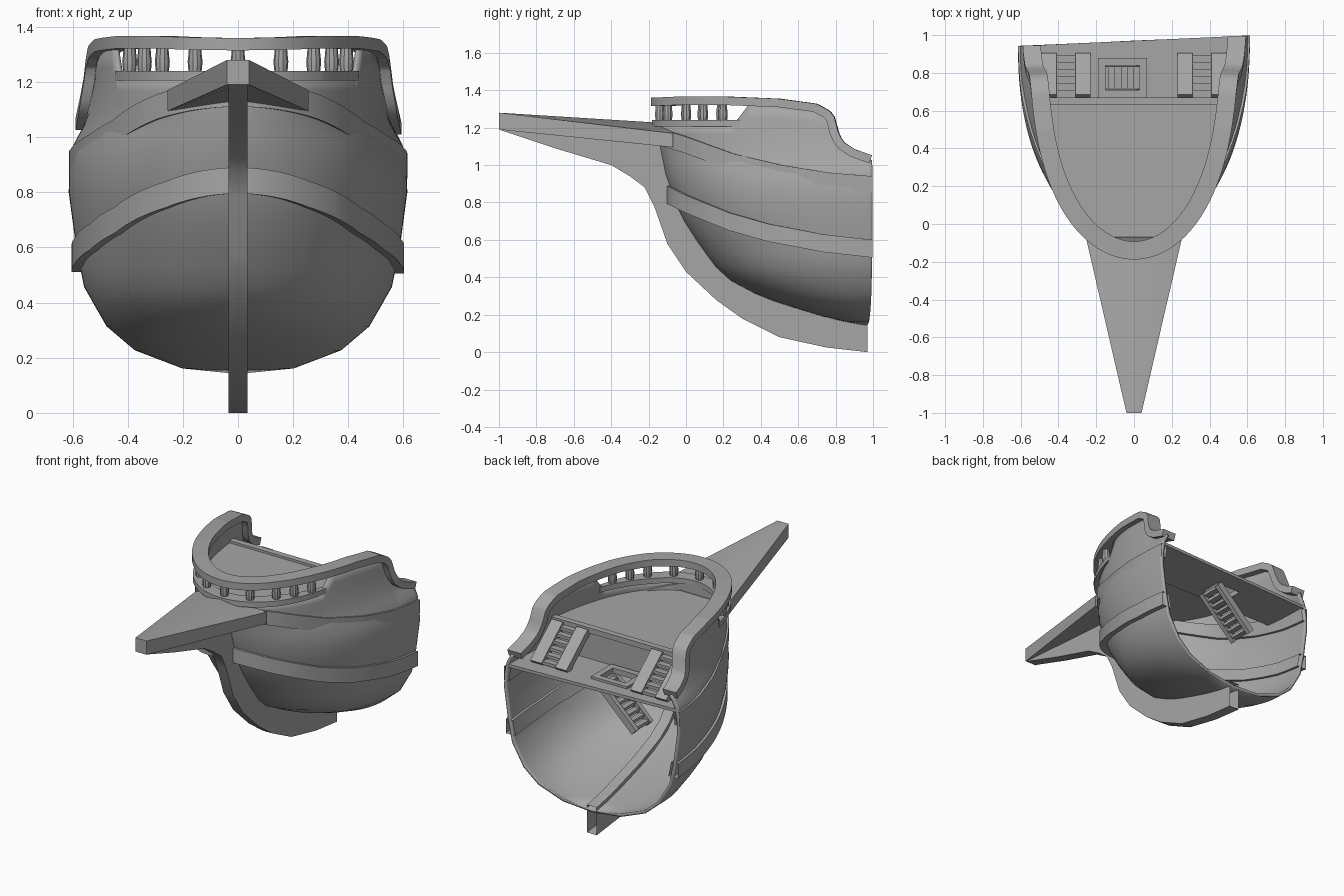
import bpy, bmesh, math
from mathutils import Matrix, Vector

old = bpy.data.objects.get("Cube")
if old:
    bpy.data.objects.remove(old, do_unlink=True)

grey = bpy.data.materials.new("plain grey")
grey.use_nodes = True
grey.diffuse_color = (0.38, 0.38, 0.38, 1)
grey.node_tree.nodes["Principled BSDF"].inputs["Base Color"].default_value = (0.38, 0.38, 0.38, 1)

# Profile tables: (position, value)
BOW = [(.15, .97), (.18, .8), (.27, .5), (.35, .3), (.42, .2), (.48, .15), (.62, .05),
       (.7, 0), (.8, -.05), (.95, -.1), (1.12, -.135), (1.2, -.14)]
WIDTH = [(.15, 0), (.17, .2), (.235, .37), (.32, .47), (.46, .55), (.6, .578), (.8, .605),
         (.9, .603), (.97, .588), (1.05, .545), (1.2, .515), (1.35, .5)]
FULLNESS = [(.95, 2.3), (1.2, 2.5)]
RAIL = [(-.14, 1.36), (0, 1.367), (.2, 1.367), (.5, 1.355), (.7, 1.328), (.77, 1.29),
        (.8, 1.25), (.815, 1.17), (.84, 1.125), (.9, 1.085), (1, 1.05)]
LOW_BAND = [(-.08, .89), (0, .84), (.2, .745), (.4, .685), (.7, .63), (1, .6)]
HIGH_BAND = [(-.14, 1.2), (0, 1.155), (.25, 1.06), (.5, 1), (.75, .96), (1, .94)]
SEGS = 240
STEPS = [i / SEGS * 2 - 1 for i in range(SEGS + 1)]
UPPER, LOWER, BREAK = 1.145, .95, .65


def interp(table, v):
    if v <= table[0][0]:
        return table[0][1]
    for (a, fa), (b, fb) in zip(table, table[1:]):
        if v <= b:
            return fa + (fb - fa) * (v - a) / (b - a)
    return table[-1][1]


def plan(s, z):
    """Point on the hull at height z; s runs -1..1 around the bow."""
    t = s * s
    g = math.sqrt(1 - max(0, 1 - t) ** interp(FULLNESS, z))
    x = math.copysign(g * interp(WIDTH, z), s)
    yb = interp(BOW, z)
    return Vector((x, yb + (.97 + .045 * x - yb) * t, z))


def outward(s, z):
    d = plan(s + .01, z) - plan(s - .01, z)
    return Vector((d.y, -d.x, 0)).normalized()


def hull(s, z, off=0):
    return plan(s, z) + outward(s, z) * off


def finish(name, bm, smooth=False, thick=0):
    bmesh.ops.remove_doubles(bm, verts=bm.verts, dist=.0005)
    bmesh.ops.recalc_face_normals(bm, faces=bm.faces)
    me = bpy.data.meshes.new(name)
    bm.to_mesh(me)
    bm.free()
    me.materials.append(grey)
    ob = bpy.data.objects.new(name, me)
    bpy.context.collection.objects.link(ob)
    if thick:
        mod = ob.modifiers.new("thickness", "SOLIDIFY")
        mod.thickness, mod.offset = thick, 0
    if smooth:
        bpy.ops.object.select_all(action="DESELECT")
        ob.select_set(True)
        bpy.context.view_layer.objects.active = ob
        bpy.ops.object.shade_smooth_by_angle(angle=math.radians(35))


def loft(name, rings, closed=True, caps=False, thick=0):
    bm = bmesh.new()
    vs = [[bm.verts.new(p) for p in r] for r in rings]
    n = len(rings[0])
    for a, b in zip(vs, vs[1:]):
        for i in range(n if closed else n - 1):
            j = (i + 1) % n
            bm.faces.new((a[i], a[j], b[j], b[i]))
    if caps:
        bm.faces.new(vs[0])
        bm.faces.new(vs[-1])
    finish(name, bm, True, thick)


def add_box(bm, centre, size, mat=Matrix(), tilt=0):
    m = mat @ Matrix.Translation(centre) @ Matrix.Rotation(tilt, 4, "X") @ Matrix.Diagonal((*size, 1))
    bmesh.ops.create_cube(bm, size=1, matrix=m)


# Hull shell, with a dip in its top edge for the balustrade
def hull_top(y):
    return interp([(.26, 1.22), (.34, 1.325)], y) if y < .34 else interp(RAIL, y) - .03


LEVELS = [.15, .17, .2, .235, .28, .32, .39, .46, .53, .6, .7, .8, .88, .95]
columns = []
for s in STEPS:
    top = hull_top(plan(s, 1.2).y)
    zs = LEVELS + [LOWER + (top - LOWER) * k / 5 for k in range(1, 6)]
    columns.append([plan(s, z) for z in zs])
loft("hull", columns, closed=False, thick=.018)


# Rails: box section swept along the hull top, square to the path
def rail(name, height, half, depth, steps):
    path = [hull(s, height(plan(s, 1.2).y)) for s in steps]
    rings = []
    for i, s in enumerate(steps):
        t = path[min(i + 1, len(path) - 1)] - path[max(i - 1, 0)]
        side = outward(s, path[i].z)
        up = side.cross(t).normalized()
        up *= 1 if up.z > 0 else -1
        reach = side * half(path[i].y)
        a, b = path[i] - reach, path[i] + reach
        rings.append([a, b, b - up * depth, a - up * depth])
    loft(name, rings, caps=True)


rail("top_rail", lambda y: interp(RAIL, y), lambda y: .048, .045, STEPS)
rail("balustrade_ledge", lambda y: 1.24, lambda y: interp([(0, .042), (.3, .012)], y), .035,
     [s for s in STEPS if plan(s, 1.2).y < .3])


# Bands through the hull skin, showing inside and out
def band(name, table, height, out):
    rings = []
    drop = Vector((0, 0, height))
    for s in STEPS:
        z = interp(table, plan(s, table[0][1]).y)
        edge = hull(s, z, out)
        rings.append([hull(s, z, -.025), edge, edge - drop, hull(s, z - height, -.025)])
    loft(name, rings)


band("lower_band", LOW_BAND, .095, .024)
band("upper_band", HIGH_BAND, .09, .02)

# Balusters
for s in (-.547, -.455, -.356, -.195, 0, .195, .356, .455, .547):
    c = plan(s, 1.23)
    profile = [(1.22, .021), (1.25, .025), (1.275, .027), (1.3, .024), (1.33, .022)]
    loft("baluster", [[(c.x + r * math.cos(k * math.pi / 5), c.y + r * math.sin(k * math.pi / 5), z)
                       for k in range(10)] for z, r in profile], caps=True)

# Keel and stem: profile extruded across, hollow at the back end
outer = [(-1, 1.19), (-.7, 1.09), (-.4, 1), (-.3, .94), (-.22, .88), (-.17, .78), (-.1, .58),
         (0, .43), (.16, .28), (.3, .18), (.5, .08), (.75, .025), (.97, 0)]
inner = [(min(y + .02, .97), z + .03) for z, y in BOW[:-1]]
bm = bmesh.new()
face = bm.faces.new([bm.verts.new((-.035, y, z)) for y, z in outer + inner + [(-.14, 1.2), (-1, 1.21)]])
ext = bmesh.ops.extrude_face_region(bm, geom=[face])
bmesh.ops.translate(bm, vec=(.07, 0, 0), verts=[v for v in ext["geom"] if isinstance(v, bmesh.types.BMVert)])
rear = [f for f in bm.faces if all(v.co.y > .96 for v in f.verts)]
bmesh.ops.delete(bm, geom=rear, context="FACES_ONLY")
finish("keel", bm, smooth=True)


# Prow: tapering wedge with a slight crown, hollowed a little underneath
def prow_section(w, y, y_mid, low, high, mid, under):
    return [(-w, y, low), (-w, y, high), (0, y_mid, mid), (w, y, high), (w, y, low), (0, y_mid, under)]


loft("prow", [prow_section(.04, -1, -1, 1.19, 1.28, 1.28, 1.19),
              prow_section(.255, -.07, -.12, 1.095, 1.17, 1.225, 1.13)], caps=True)

# Upper deck, bulkhead and the beam at its edge
bm = bmesh.new()
edge = [hull(s, UPPER, -.005) for s in STEPS if plan(s, UPPER).y < BREAK]
bm.faces.new([bm.verts.new(p) for p in edge])
finish("upper_deck", bm, thick=.015)
half = edge[-1].x
bm = bmesh.new()
add_box(bm, (0, BREAK, (UPPER + LOWER) / 2), (half * 2, .015, UPPER - LOWER))
finish("bulkhead", bm)
bm = bmesh.new()
add_box(bm, (0, BREAK, UPPER + .005), (half * 2, .04, .035))
finish("deck_beam", bm)

# Lower deck with a hatch opening
bm = bmesh.new()
edge = [hull(s, LOWER, -.005) for s in STEPS if plan(s, LOWER).y > BREAK - .02]
bm.faces.new([bm.verts.new(p) for p in edge])
X0, X1, Y0, Y1 = -.15, .03, .71, .84
for co, no in (((X0, 0, 0), (1, 0, 0)), ((X1, 0, 0), (1, 0, 0)), ((0, Y0, 0), (0, 1, 0)), ((0, Y1, 0), (0, 1, 0))):
    bmesh.ops.bisect_plane(bm, geom=bm.verts[:] + bm.edges[:] + bm.faces[:], plane_co=co, plane_no=no)
hole = [f for f in bm.faces
        if X0 < f.calc_center_median().x < X1 and Y0 < f.calc_center_median().y < Y1]
bmesh.ops.delete(bm, geom=hole, context="FACES")
finish("lower_deck", bm, thick=.02)

# Hatch frame
bm = bmesh.new()
for x in (X0 - .02, X1 + .02):
    add_box(bm, (x, (Y0 + Y1) / 2, LOWER + .01), (.04, Y1 - Y0 + .08, .03))
for y in (Y0 - .02, Y1 + .02):
    add_box(bm, ((X0 + X1) / 2, y, LOWER + .01), (X1 - X0, .04, .03))
finish("hatch_frame", bm)


# Stairs: descend along local +y between two sloping side boards
def stair(name, place, width, board, run, drop, count):
    bm = bmesh.new()
    slope = math.atan2(drop, run)
    for side in (-1, 1):
        add_box(bm, (side * (width + board) / 2, run / 2, -drop / 2),
                (board, math.hypot(run, drop), .045), place, -slope)
    for i in range(count):
        f = (i + .5) / count
        add_box(bm, (0, run * f, -drop * f), (width, run / count * 1.15, .02), place)
    finish(name, bm)


for side, name in ((-1, "right_stair"), (1, "left_stair")):
    stair(name, Matrix.Translation((side * .36, BREAK + .02, UPPER)), .1, .08, .22, UPPER - LOWER - .01, 6)
stair("hatch_stair", Matrix.Translation((.03, (Y0 + Y1) / 2, LOWER - .02)) @ Matrix.Rotation(math.pi / 2, 4, "Z"),
      .12, .03, .26, .25, 8)
